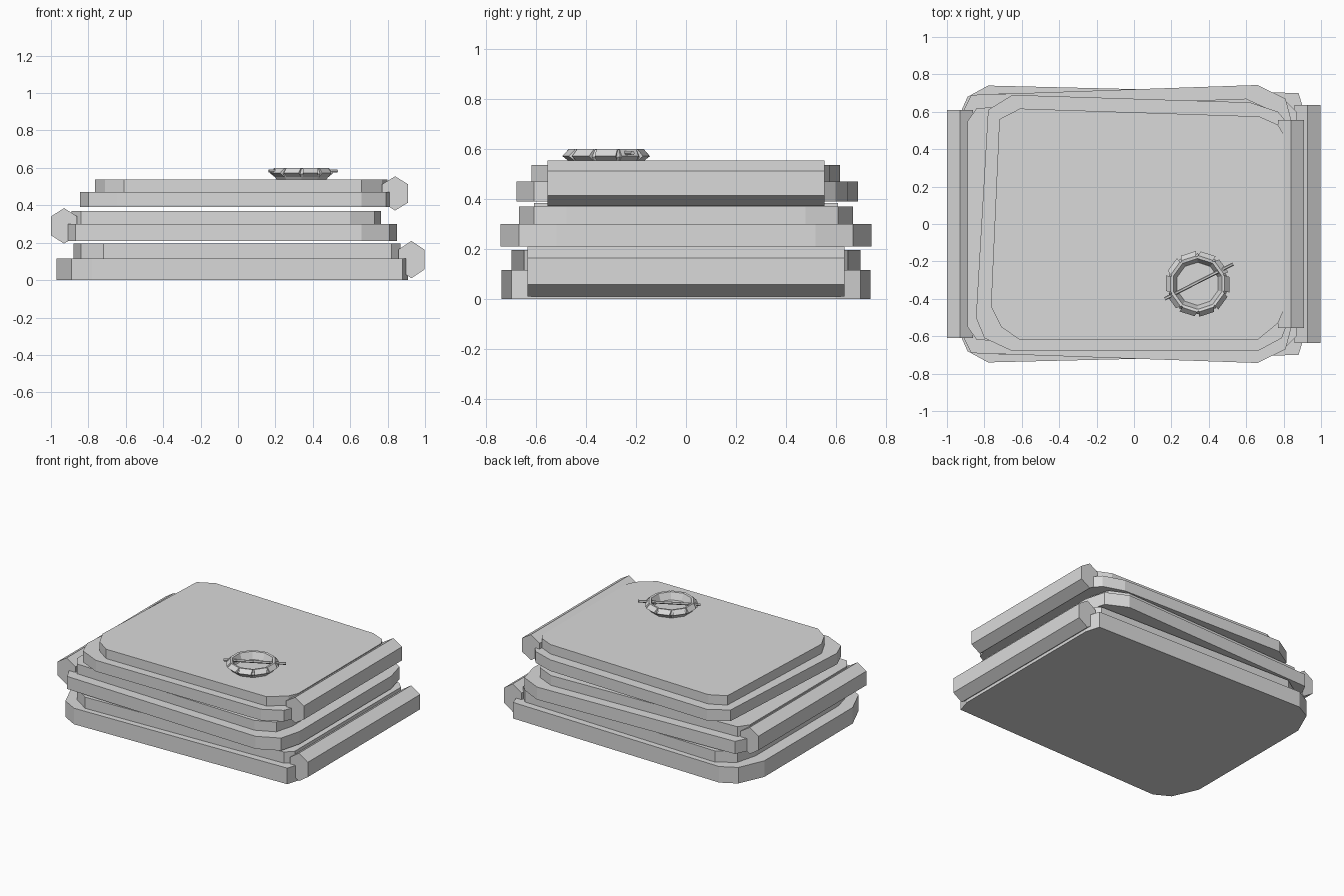
import bpy, bmesh, math
from mathutils import Vector

if "Cube" in bpy.data.objects:
    bpy.data.objects.remove(bpy.data.objects["Cube"])

grey = bpy.data.materials.new("plain grey")
grey.diffuse_color = (0.7, 0.7, 0.7, 1)
grey.use_nodes = True
grey.node_tree.nodes["Principled BSDF"].inputs["Base Color"].default_value = grey.diffuse_color


def finish(name, bm):
    bmesh.ops.recalc_face_normals(bm, faces=bm.faces[:])
    me = bpy.data.meshes.new(name)
    bm.to_mesh(me)
    bm.free()
    me.materials.append(grey)
    ob = bpy.data.objects.new(name, me)
    bpy.context.collection.objects.link(ob)
    return ob


def prism(name, points, vec):
    """Extrude a closed polygon along a vector."""
    bm = bmesh.new()
    face = bm.faces.new([bm.verts.new(p) for p in points])
    res = bmesh.ops.extrude_face_region(bm, geom=[face], use_keep_orig=True)
    moved = [v for v in res["geom"] if isinstance(v, bmesh.types.BMVert)]
    bmesh.ops.translate(bm, verts=moved, vec=vec)
    return finish(name, bm)


def slab(name, outline, z0, z1):
    return prism(name, [(x, y, z0) for x, y in outline], (0, 0, z1 - z0))


def mirrored(half):
    """Front half of an outline, left to right, mirrored to the back."""
    return half + [(x, -y) for x, y in reversed(half)]


def spine(name, x, half_w, z0, z1, half_len):
    zm, h = (z0 + z1) / 2, (z1 - z0) / 2
    hexagon = [(x, z1), (x + half_w, zm + h * 0.53), (x + half_w, zm - h * 0.53),
               (x, z0), (x - half_w, zm - h * 0.53), (x - half_w, zm + h * 0.53)]
    return prism(name, [(a, -half_len, b) for a, b in hexagon], (0, 2 * half_len, 0))


# bottom book
slab("bottom_book_lower", mirrored([(-0.97, -0.50), (-0.89, -0.68), (-0.78, -0.74),
     (0.88, -0.70), (0.91, -0.60)]), 0, 0.115)
slab("bottom_book_upper", mirrored([(-0.88, -0.47), (-0.84, -0.62), (-0.72, -0.70),
     (0.82, -0.65), (0.87, -0.60)]), 0.115, 0.195)
spine("bottom_book_spine", 0.927, 0.07, 0.01, 0.21, 0.635)

# middle book, turned the other way
slab("middle_book_lower", mirrored([(-0.91, -0.61), (-0.87, -0.69), (0.66, -0.743),
     (0.81, -0.67), (0.85, -0.52)]), 0.21, 0.30)
slab("middle_book_upper", mirrored([(-0.89, -0.55), (-0.84, -0.62), (0.60, -0.67),
     (0.73, -0.61), (0.765, -0.48)]), 0.30, 0.37)
spine("middle_book_spine", -0.93, 0.07, 0.195, 0.385, 0.61)

# top book
slab("top_book_lower", [(-0.845, -0.50), (-0.80, -0.61), (-0.65, -0.68), (0.66, -0.68),
     (0.79, -0.61), (0.82, -0.53), (0.82, 0.54), (0.77, 0.60), (0.62, 0.65),
     (-0.65, 0.69), (-0.78, 0.61)], 0.39, 0.47)
slab("top_book_upper", [(-0.765, -0.44), (-0.71, -0.55), (-0.61, -0.62), (0.66, -0.62),
     (0.77, -0.53), (0.80, -0.46), (0.80, 0.48), (0.77, 0.53), (0.67, 0.575),
     (-0.61, 0.617), (-0.72, 0.56)], 0.47, 0.537)
spine("top_book_spine", 0.84, 0.07, 0.372, 0.555, 0.555)

# ten-sided dish with notches in its outer rim
cx, cy, n = 0.34, -0.32, 10
bm = bmesh.new()


def ring(r, z):
    return [bm.verts.new((cx + r * math.cos((i + 0.5) * math.tau / n),
                          cy + r * math.sin((i + 0.5) * math.tau / n), z)) for i in range(n)]


rings = [ring(r, z) for r, z in
         [(0.14, 0.538), (0.162, 0.568), (0.147, 0.598), (0.136, 0.598), (0.115, 0.55)]]
for a, b in zip(rings, rings[1:]):
    for i in range(n):
        j = (i + 1) % n
        bm.faces.new((a[i], a[j], b[j], b[i]))
bm.faces.new(rings[0])
bm.faces.new(rings[-1])
finish("dish", bm)

# raised segments round the dish, separated at the corners
for k in range(n):
    a0, a1 = [(k + s) * math.tau / n for s in (-0.42, 0.42)]
    profile = [(0.15, 0.552), (0.176, 0.572), (0.15, 0.60), (0.14, 0.598)]
    start = [Vector((cx + r * math.cos(a0), cy + r * math.sin(a0), z)) for r, z in profile]
    d = Vector((math.cos(a1) - math.cos(a0), math.sin(a1) - math.sin(a0), 0)) * 0.16
    prism("dish_segment", start, d)

# thin stick lying across the dish
p0, p1 = Vector((0.165, -0.40, 0.584)), Vector((0.53, -0.214, 0.584))
d = p1 - p0
side = Vector((-d.y, d.x, 0)).normalized()
section = [p0 + side * 0.009 * math.cos(t * math.tau / 6)
           + Vector((0, 0, 0.009 * math.sin(t * math.tau / 6))) for t in range(6)]
prism("stick", section, d)
